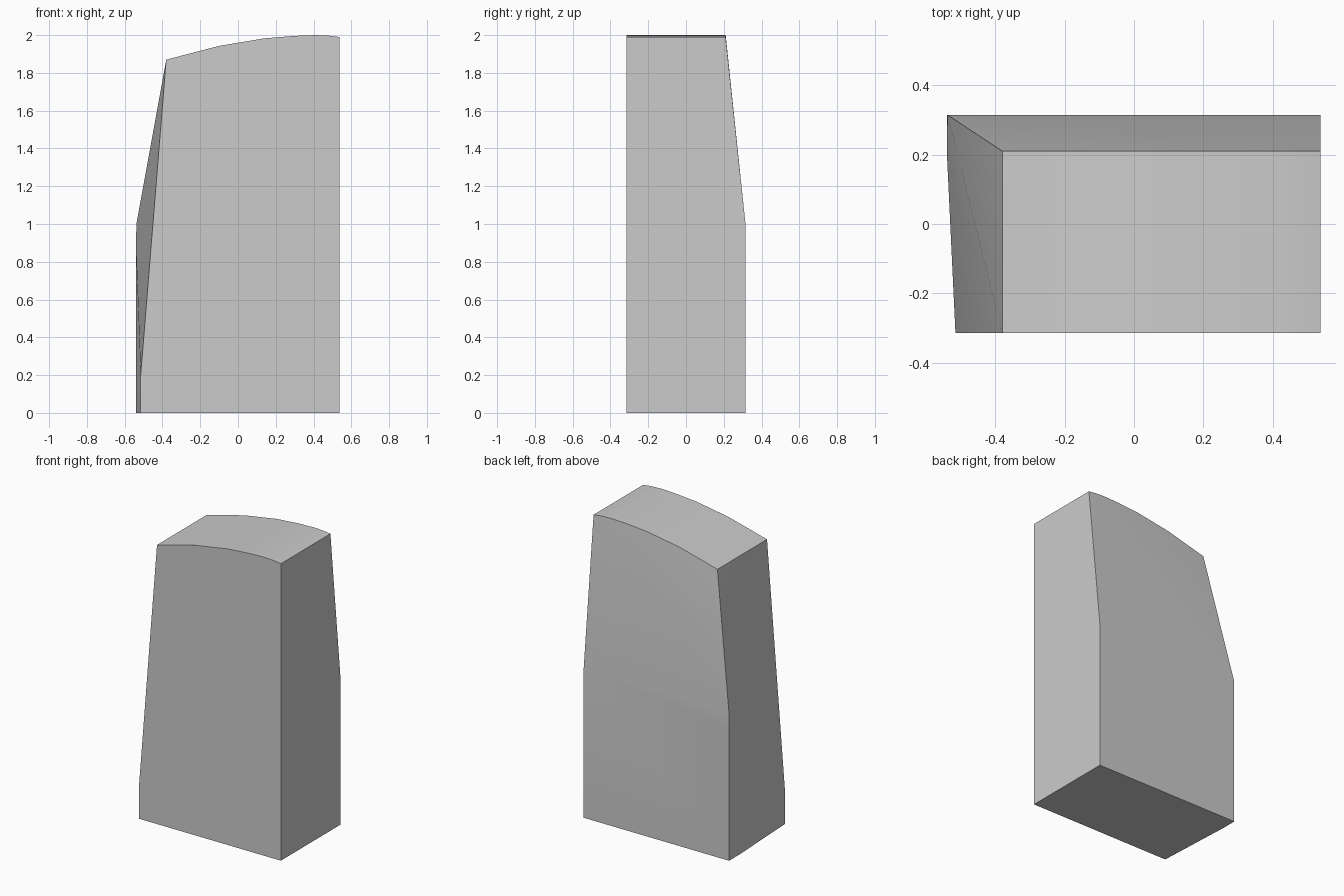
import bpy
import bmesh
import math

cube = bpy.data.objects.get("Cube")
if cube:
    bpy.data.objects.remove(cube, do_unlink=True)

FRONT, BACK, RIM = -0.315, 0.315, 0.21   # depths of front, back and top rear rim

# Plain grey finish
grey = bpy.data.materials.new("plain_grey")
grey.use_nodes = True
colour = (0.6, 0.6, 0.6, 1)
grey.diffuse_color = colour
grey.node_tree.nodes["Principled BSDF"].inputs["Base Color"].default_value = colour

# Crowned top profile, shared by the front edge and the rear rim
crown = [(-0.38, 1.87), (-0.1, 1.943), (0.14, 1.983), (0.3, 1.996),
         (0.41, 2.0), (0.48, 1.997), (0.538, 1.99)]
points = [(x, y, z) for x, z in crown for y in (FRONT, RIM)]

# Straight side, with the back leaning in above half height
points += [(0.538, FRONT, 0), (0.538, BACK, 0), (0.538, BACK, 1)]

# Tapered side: short upright front edge, taller back edge
points += [(-0.515, FRONT, z) for z in (0, 0.2)]
points += [(-0.54, BACK, z) for z in (0, 0.88)]
points += [(-0.538, BACK, 1)]
points += [(-0.54, RIM, z) for z in (0, 0.88)]

# The block is convex, so its skin is the hull of its corners
bm = bmesh.new()
for p in points:
    bm.verts.new(p)
bmesh.ops.convex_hull(bm, input=bm.verts)
bmesh.ops.dissolve_limit(bm, angle_limit=math.radians(0.2),
                         verts=bm.verts, edges=bm.edges)
bmesh.ops.recalc_face_normals(bm, faces=bm.faces)
mesh = bpy.data.meshes.new("tapered_block")
bm.to_mesh(mesh)
bm.free()
mesh.materials.append(grey)
block = bpy.data.objects.new("tapered_block", mesh)
bpy.context.collection.objects.link(block)

# Soft shading on the crown, crisp corners elsewhere
bpy.ops.object.select_all(action="DESELECT")
block.select_set(True)
bpy.context.view_layer.objects.active = block
bpy.ops.object.shade_smooth_by_angle(angle=math.radians(30))
